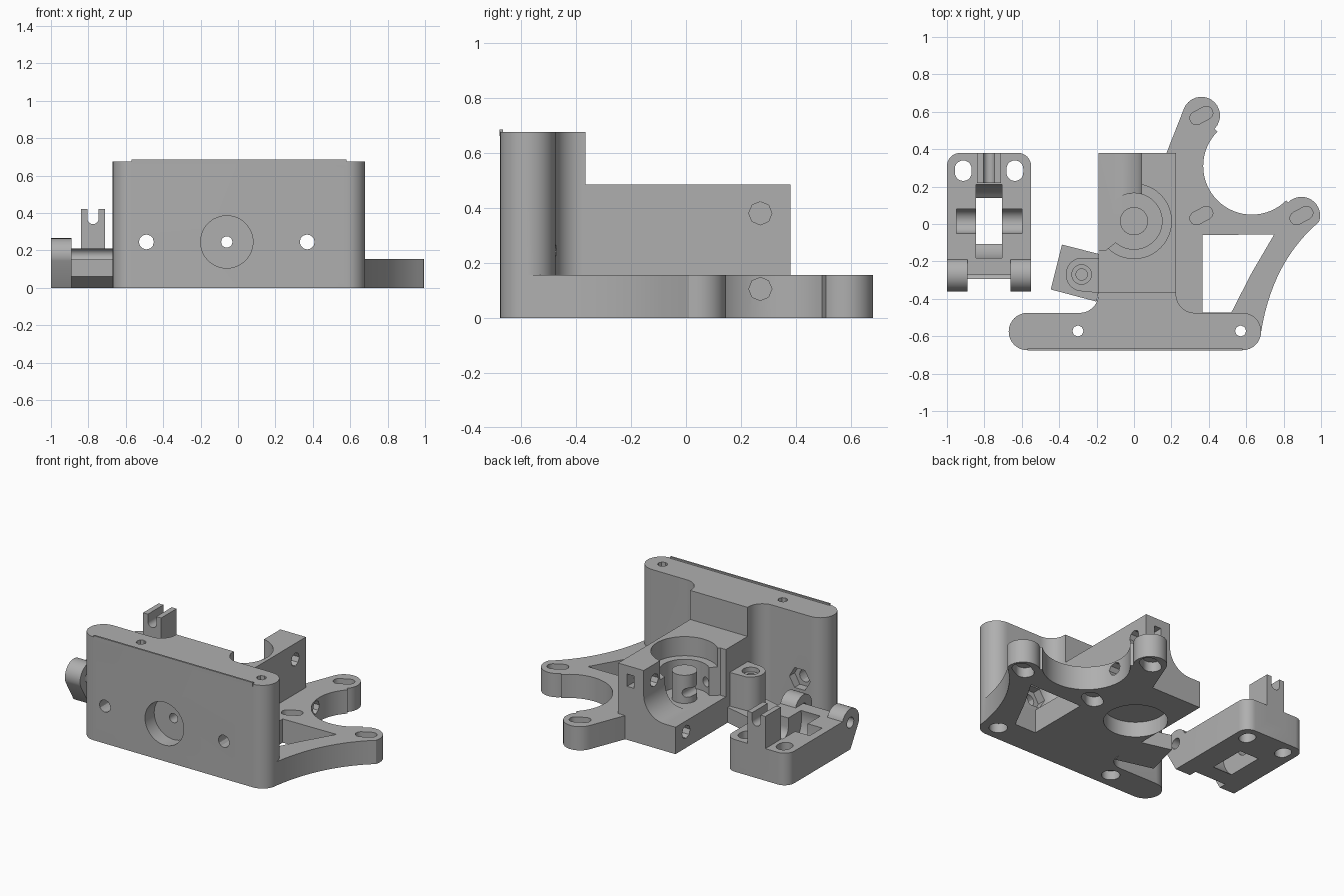
import bpy, bmesh
from math import sin, cos, pi, radians
from mathutils import Vector

scene_cube = bpy.data.objects.get("Cube")
if scene_cube:
    bpy.data.objects.remove(scene_cube, do_unlink=True)

grey = bpy.data.materials.new("light grey plastic")
grey.use_nodes = True
grey.diffuse_color = (0.43, 0.43, 0.43, 1)
grey.node_tree.nodes["Principled BSDF"].inputs["Base Color"].default_value = (0.43, 0.43, 0.43, 1)


def arc(cx, cy, r, a, b, n=16):
    """Points on a circle from angle a to angle b, in degrees."""
    angles = [radians(a + (b - a) * i / n) for i in range(n + 1)]
    return [(cx + r * cos(t), cy + r * sin(t)) for t in angles]


def circle(cx, cy, r, n=40):
    return arc(cx, cy, r, 0, 360 - 360 / n, n - 1)


def rect(x0, y0, x1, y1):
    return [(x0, y0), (x1, y0), (x1, y1), (x0, y1)]


def slot(cx, cy, half, r, angle):
    t = radians(angle)
    dx, dy = half * cos(t), half * sin(t)
    return (arc(cx + dx, cy + dy, r, angle - 90, angle + 90, 10)
            + arc(cx - dx, cy - dy, r, angle + 90, angle + 270, 10))


def prism(name, pts, lo, hi, axis="z"):
    """Extrude a 2D outline along one axis."""
    place = {"z": lambda a, b, h: (a, b, h),
             "y": lambda a, b, h: (a, h, b),
             "x": lambda a, b, h: (h, a, b)}[axis]
    bm = bmesh.new()
    face = bm.faces.new([bm.verts.new(place(a, b, lo)) for a, b in pts])
    ext = bmesh.ops.extrude_face_region(bm, geom=[face])
    moved = [v for v in ext["geom"] if isinstance(v, bmesh.types.BMVert)]
    bmesh.ops.translate(bm, verts=moved, vec=Vector(place(0, 0, hi - lo)))
    bmesh.ops.recalc_face_normals(bm, faces=bm.faces)
    mesh = bpy.data.meshes.new(name)
    bm.to_mesh(mesh)
    bm.free()
    mesh.materials.append(grey)
    obj = bpy.data.objects.new(name, mesh)
    bpy.context.collection.objects.link(obj)
    return obj


def combine(obj, pts, lo, hi, axis="z", op="DIFFERENCE"):
    """Cut a prism from an object, or join one to it."""
    tool = prism("tool", pts, lo, hi, axis)
    tool.hide_render = True
    mod = obj.modifiers.new("bool", "BOOLEAN")
    mod.operation, mod.solver, mod.object = op, "EXACT", tool
    bpy.context.view_layer.objects.active = obj
    bpy.ops.object.modifier_apply(modifier=mod.name)
    bpy.data.objects.remove(tool, do_unlink=True)


def join(obj, *args):
    combine(obj, *args, op="UNION")


def smooth(obj):
    bpy.ops.object.select_all(action="DESELECT")
    obj.select_set(True)
    bpy.context.view_layer.objects.active = obj
    bpy.ops.object.shade_smooth_by_angle(angle=radians(30))


# Tall front wall with round ends and a filleted rear bump
wall = (arc(-0.57, -0.575, 0.1, 270, 90) + arc(-0.29, -0.375, 0.1, 270, 360)
        + [(-0.19, -0.365), (0.225, -0.365)]
        + arc(0.325, -0.375, 0.1, 180, 270) + arc(0.58, -0.575, 0.1, 90, -90))
body = prism("extruder_body", wall, 0, 0.675)

# Motor plate with two round tips and a circular motor clearance
a, c, b = Vector((0.68, -0.575)), Vector((0.74, -0.2)), Vector((0.989, 0.011))
side = [tuple(a * (1 - t) ** 2 + c * 2 * t * (1 - t) + b * t * t)
        for t in [i / 14 for i in range(14)]]
plate = ([(0.1, -0.55)] + side + arc(0.895, 0.045, 0.1, -20, 135)
         + arc(0.63, 0.31, 0.26, -45, -225, 32) + arc(0.36, 0.58, 0.1, -45, 160)
         + [(0.17, 0.37), (0.1, 0.37)])
join(body, plate, 0, 0.155)
window = [(0.365, -0.06), (0.75, -0.055), (0.63, -0.26), (0.52, -0.474), (0.365, -0.474)]
combine(body, window, -0.1, 0.3)

# Central gear block
join(body, rect(-0.19, -0.5, 0.225, 0.38), 0, 0.485)

# Hinge lug with its angled foot
lug = arc(-0.275, -0.27, 0.09, 110, 260) + [(-0.17, -0.37), (-0.17, -0.18)]
join(body, lug, 0, 0.32)
foot = [(-0.385, -0.11), (-0.445, -0.35), (-0.2, -0.415), (-0.15, -0.17)]
join(body, foot, 0, 0.1)
combine(body, circle(-0.28, -0.27, 0.052), 0.29, 0.4)
combine(body, circle(-0.28, -0.27, 0.03), 0.1, 0.4)

# Stepped bearing pocket and the open rear channel
combine(body, circle(0, 0.015, 0.2, 48), 0.36, 0.6)
combine(body, circle(0, 0.015, 0.15, 48), 0.176, 0.6)
channel = ([(-0.3, 0.176)] + arc(-0.11, 0.326, 0.15, 270, 360)
           + [(0.04, 0.6), (-0.3, 0.6)])
combine(body, channel, 0.03, 0.5, "y")
combine(body, [(-0.3, 0.05), (0, 0.05), (0, -0.02), (-0.15, -0.14), (-0.3, -0.14)], 0.176, 0.6)
combine(body, circle(0, 0.015, 0.19, 48), -0.1, 0.1)

# Drive column in the pocket
join(body, circle(0, 0.015, 0.075), 0.12, 0.36)

# Filament inlet recess and straight bore
combine(body, circle(-0.06, 0.245, 0.14, 48), -0.8, -0.58, "y")
combine(body, circle(-0.06, 0.245, 0.03, 20), -0.8, 0.5, "y")

# Wall bolt holes with hexagonal nut traps
for x in (-0.49, 0.37):
    combine(body, circle(x, 0.245, 0.04, 12), -0.8, -0.3, "y")
    combine(body, circle(x, 0.245, 0.075, 6), -0.53, -0.36, "y")

# Vertical holes in the wall, counterbored below
for x in (-0.3, 0.57):
    combine(body, circle(x, -0.572, 0.03, 8), -0.1, 0.8)
    combine(body, circle(x, -0.572, 0.055, 24), -0.1, 0.06)

# Motor slots, counterbored below
for x, y in ((0.36, 0.58), (0.36, 0.045), (0.895, 0.045)):
    combine(body, slot(x, y, 0.03, 0.035, 28), 0.08, 0.3)
    combine(body, slot(x, y, 0.03, 0.055, 28), -0.1, 0.065)

# Clamp bolt holes across the block, with a nut slot
for z in (0.38, 0.105):
    combine(body, circle(0.27, z, 0.042, 8), -0.4, 0.6, "x")
combine(body, rect(0.11, 0.35, 0.16, 0.43), 0.24, 0.5, "y")
smooth(body)

# Thin lip along the top front edge of the wall
prism("wall_lip", rect(-0.57, -0.677, 0.58, -0.665), 0.66, 0.685)

# Idler block: chamfered front, rounded rear corners
idler = prism("idler_block", [(-0.22, 0), (0.38, 0), (0.38, 0.21), (-0.27, 0.21),
                              (-0.295, 0.19), (-0.295, 0.06)], -1, -0.55, "x")
corners = (rect(-1.2, -0.5, -0.35, 0.2)[:2] + [(-0.55, -0.5)]
           + arc(-0.62, 0.31, 0.07, 0, 90, 8) + arc(-0.93, 0.31, 0.07, 90, 180, 8))
corners = [(-1, -0.5)] + corners[2:]
combine(idler, corners, -0.1, 0.5, op="INTERSECT")

# Hinge knuckles at both sides
knuckle = [(-0.15, 0), (-0.15, 0.21), (-0.19, 0.21)] + arc(-0.27, 0.175, 0.09, 35, 200) + [(-0.27, 0)]
for x in (-1, -0.66):
    join(idler, knuckle, x, x + 0.11, "x")
combine(idler, circle(-0.27, 0.175, 0.035, 20), -1.1, -0.4, "x")

# Forked spring post
join(idler, rect(-0.84, 0.1, -0.71, 0.42), 0.22, 0.38, "y")
fork = arc(-0.775, 0.37, 0.03, 180, 360, 12) + [(-0.745, 0.6), (-0.805, 0.6)]
combine(idler, fork, 0.1, 0.5, "y")

# Bearing pocket and axle groove
combine(idler, circle(0.015, 0.16, 0.202, 48), -0.845, -0.705, "x")
groove = arc(0.015, 0.15, 0.065, 180, 360) + [(0.08, 0.4), (-0.05, 0.4)]
combine(idler, groove, -0.95, -0.6, "x")

# Tension screw holes
for x in (-0.913, -0.637):
    combine(idler, slot(x, 0.285, 0.01, 0.045, 90), -0.1, 0.5)
smooth(idler)
